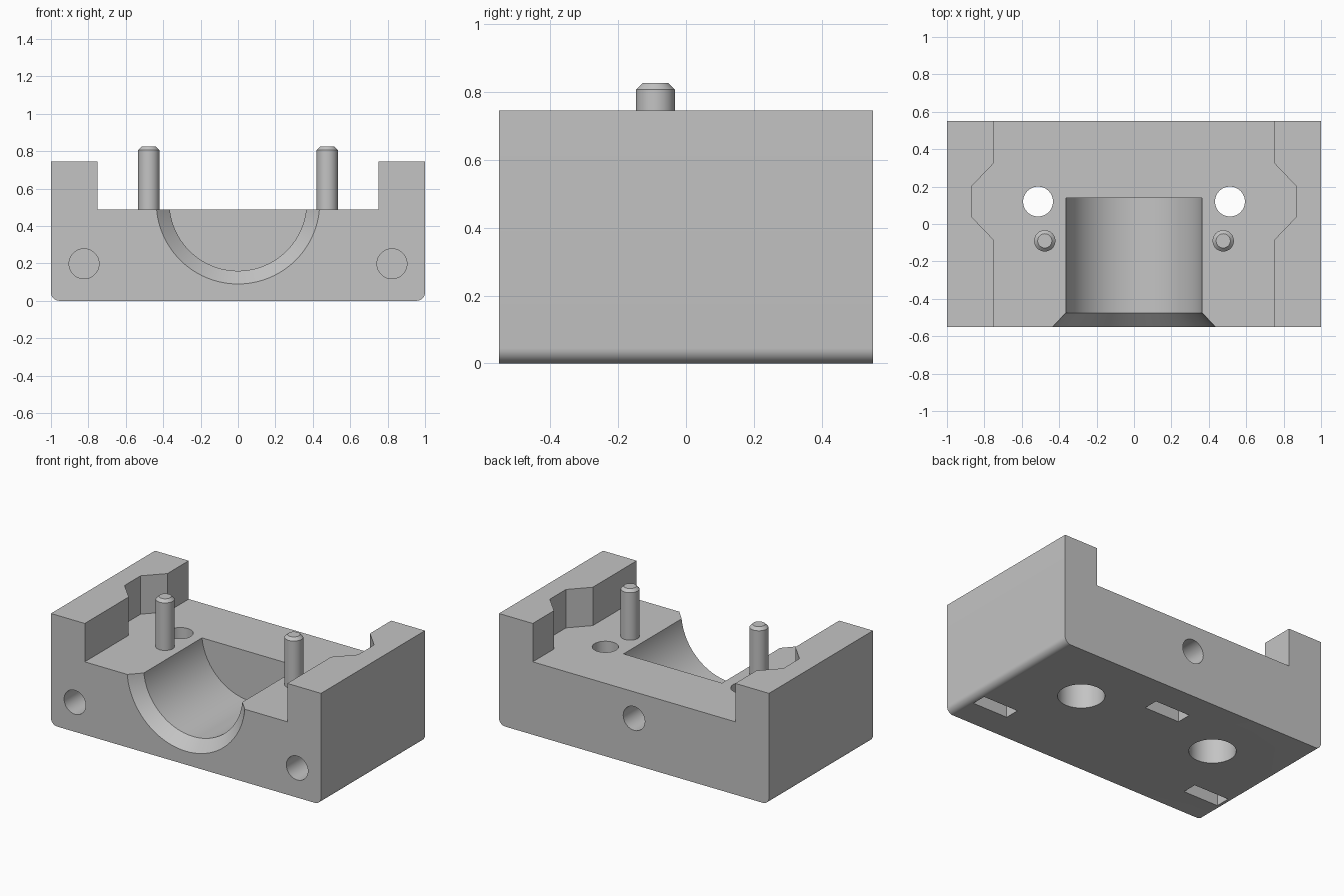
import bpy, bmesh, math
from mathutils import Vector, Matrix

if "Cube" in bpy.data.objects:
    bpy.data.objects.remove(bpy.data.objects["Cube"], do_unlink=True)

grey = bpy.data.materials.new("plain grey")
grey.use_nodes = True
colour = (0.55, 0.55, 0.55, 1)
grey.diffuse_color = colour
grey.node_tree.nodes["Principled BSDF"].inputs["Base Color"].default_value = colour


def finish(bm, name):
    bmesh.ops.recalc_face_normals(bm, faces=bm.faces)
    mesh = bpy.data.meshes.new(name)
    bm.to_mesh(mesh)
    bm.free()
    mesh.materials.append(grey)
    obj = bpy.data.objects.new(name, mesh)
    bpy.context.collection.objects.link(obj)
    return obj


def box(name, low, high):
    bm = bmesh.new()
    low, high = Vector(low), Vector(high)
    size = high - low
    bmesh.ops.create_cube(bm, size=1, matrix=Matrix.Translation((low + high) / 2)
                          @ Matrix.Diagonal((*size, 1)))
    return finish(bm, name)


def prism(name, outline, z0, z1):
    bm = bmesh.new()
    face = bm.faces.new([bm.verts.new((x, y, z0)) for x, y in outline])
    top = bmesh.ops.extrude_face_region(bm, geom=[face])["geom"]
    bmesh.ops.translate(bm, vec=(0, 0, z1 - z0),
                        verts=[v for v in top if isinstance(v, bmesh.types.BMVert)])
    return finish(bm, name)


def lathe(name, profile, place, axis="Z", segments=48):
    """Capped solid of (radius, position along axis) around a z or y axis."""
    bm = bmesh.new()
    rings = []
    for r, t in profile:
        ring = []
        for i in range(segments):
            a = math.tau * i / segments
            u, v = r * math.cos(a), r * math.sin(a)
            offset = Vector((u, v, t)) if axis == "Z" else Vector((u, t, v))
            ring.append(bm.verts.new(Vector(place) + offset))
        rings.append(ring)
    for a, b in zip(rings, rings[1:]):
        for i in range(segments):
            j = (i + 1) % segments
            bm.faces.new((a[i], a[j], b[j], b[i]))
    bm.faces.new(rings[0])
    bm.faces.new(rings[-1])
    return finish(bm, name)


def smooth(obj):
    bpy.ops.object.select_all(action="DESELECT")
    obj.select_set(True)
    bpy.context.view_layer.objects.active = obj
    bpy.ops.object.shade_smooth_by_angle(angle=math.radians(30))


# Block with rounded lower side edges
body = box("clamp_body", (-1, -0.55, 0), (1, 0.55, 0.745))
bm = bmesh.new()
bm.from_mesh(body.data)
lower = [e for e in bm.edges if all(v.co.z < 0.01 for v in e.verts)
         and abs(e.verts[0].co.x - e.verts[1].co.x) < 0.01]
bmesh.ops.bevel(bm, geom=lower, offset=0.045, segments=8, profile=0.5, affect="EDGES")
bm.to_mesh(body.data)
bm.free()

# Channel between the side walls, with a tapered notch in each wall
right_edge = [(0.75, -0.7), (0.75, -0.085), (0.865, 0.035),
              (0.865, 0.205), (0.75, 0.325), (0.75, 0.7)]
outline = right_edge + [(-x, y) for x, y in reversed(right_edge)]
cutters = [prism("channel_cutter", outline, 0.488, 1)]

# Round cradle with a flared mouth
cutters.append(lathe("cradle_cutter", [(0.456, -0.57), (0.367, -0.475), (0.367, 0.14)],
                     (0, 0, 0.527), "Y", 96))

# Counterbored vertical bolt holes
for side in (-1, 1):
    cutters.append(lathe("bolt_hole_cutter",
                         [(0.142, -0.1), (0.142, 0.25), (0.08, 0.25), (0.08, 0.7)],
                         (side * 0.513, 0.12, 0)))

# Blind screw holes, each crossed by a nut slot open at the bottom
for x, z, facing in ((-0.823, 0.198, -1), (0.823, 0.198, -1), (0, 0.31, 1)):
    cutters.append(lathe("screw_hole_cutter", [(0.08, facing * 0.7), (0.08, facing * 0.2)],
                         (x, 0, z), "Y"))
    y = facing * 0.31
    cutters.append(box("nut_slot_cutter", (x - 0.13, y - 0.05, -0.1),
                       (x + 0.13, y + 0.05, z + 0.13)))

# Cut everything, bake the result and drop the cutters
for cutter in cutters:
    cut = body.modifiers.new("cut", "BOOLEAN")
    cut.operation = "DIFFERENCE"
    cut.solver = "EXACT"
    cut.object = cutter
    cutter.hide_render = True
bpy.context.view_layer.update()
baked = bpy.data.meshes.new_from_object(body.evaluated_get(bpy.context.evaluated_depsgraph_get()))
body.modifiers.clear()
body.data = baked
body.data.materials.clear()
body.data.materials.append(grey)
for cutter in cutters:
    bpy.data.objects.remove(cutter, do_unlink=True)
smooth(body)

# Locating pins with chamfered tips
for side, label in ((-1, "right"), (1, "left")):
    pin = lathe(label + "_locating_pin",
                [(0.057, 0.45), (0.057, 0.806), (0.038, 0.825)],
                (side * 0.477, -0.09, 0))
    smooth(pin)
